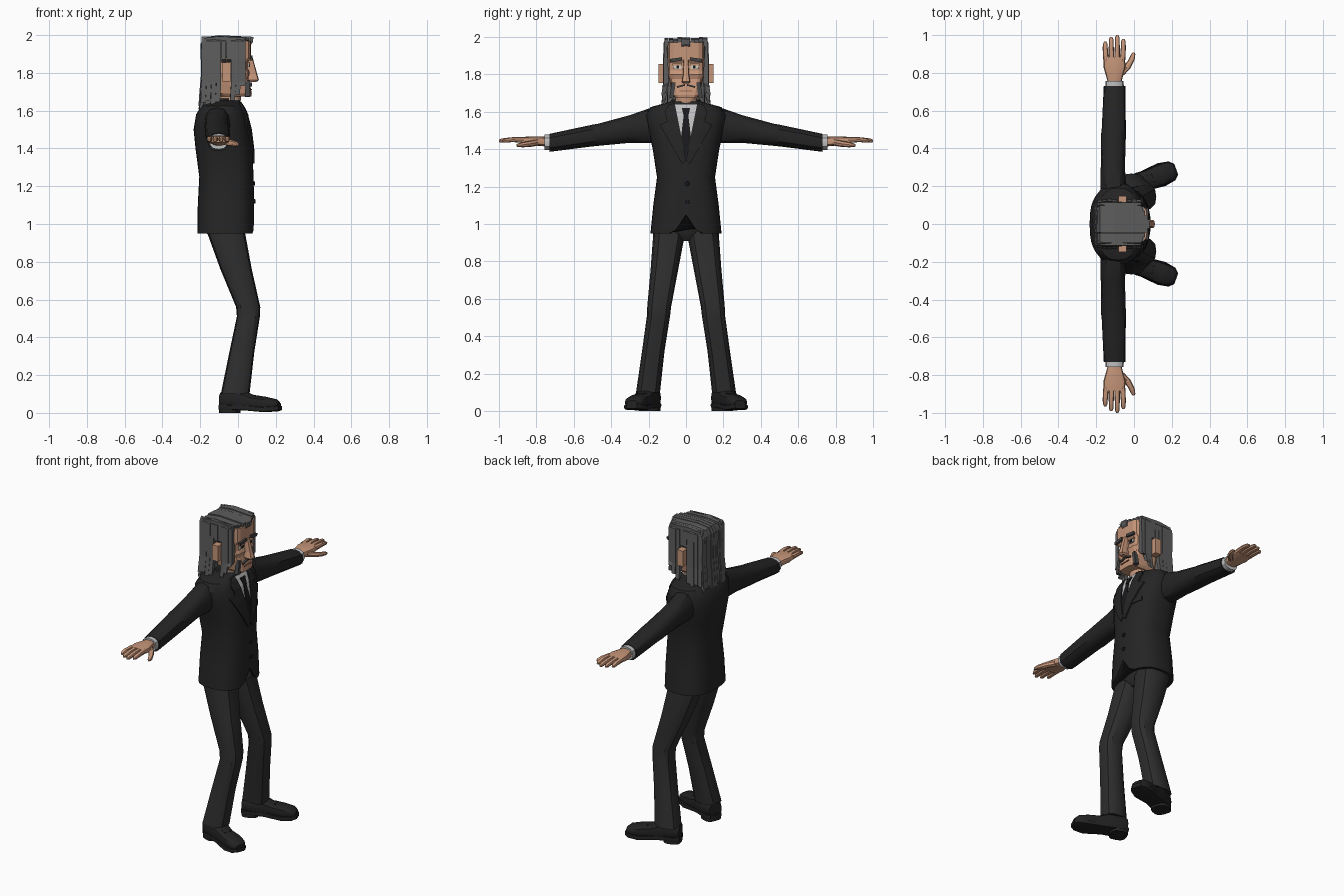
import bpy, bmesh, math, random
from mathutils import Vector, Matrix

random.seed(4)
cube = bpy.data.objects.get("Cube")
if cube:
    bpy.data.objects.remove(cube)


def material(name, red, green, blue):
    mat = bpy.data.materials.new(name)
    mat.use_nodes = True
    color = (red, green, blue, 1)
    mat.diffuse_color = color
    mat.node_tree.nodes["Principled BSDF"].inputs["Base Color"].default_value = color
    return mat


SUIT = material("suit charcoal", .018, .018, .018)
TROUSERS = material("trouser charcoal", .026, .026, .026)
LEATHER = material("shoe black", .016, .016, .017)
SKIN = material("skin tan", .56, .30, .19)
HAIR = material("hair grey", .11, .11, .11)
BROW = material("brow dark grey", .06, .06, .06)
SHIRT = material("shirt light grey", .52, .52, .53)
TIE = material("tie black", .01, .01, .012)
EYE = material("eye white", .65, .62, .56)
LIP = material("lip brown", .32, .14, .09)


def finish(name, bm, mat, mirror=False, smooth=True):
    """Turn a bmesh into a named, shaded, optionally mirrored object."""
    bmesh.ops.recalc_face_normals(bm, faces=bm.faces)
    mesh = bpy.data.meshes.new(name)
    bm.to_mesh(mesh)
    bm.free()
    mesh.materials.append(mat)
    obj = bpy.data.objects.new(name, mesh)
    bpy.context.collection.objects.link(obj)
    if mirror:
        mod = obj.modifiers.new("Mirror", "MIRROR")
        mod.use_axis = (False, True, False)
        mod.use_mirror_merge = False
    if smooth:
        bpy.ops.object.select_all(action="DESELECT")
        obj.select_set(True)
        bpy.context.view_layer.objects.active = obj
        bpy.ops.object.shade_smooth_by_angle(angle=math.radians(35))
    return obj


def skin_rings(bm, rings):
    """Bridge point rings of equal length and cap both ends."""
    loops = [[bm.verts.new(p) for p in ring] for ring in rings]
    for low, high in zip(loops, loops[1:]):
        for i in range(len(low)):
            j = (i + 1) % len(low)
            bm.faces.new((low[i], low[j], high[j], high[i]))
    bm.faces.new(loops[0])
    bm.faces.new(loops[-1])


AXES = {"x": (1, 2), "y": (0, 2), "z": (0, 1)}


def oval(center, a, b, axis, sides, power):
    ring = []
    for i in range(sides):
        t = math.tau * i / sides
        p = Vector(center)
        for k, size, v in zip(AXES[axis], (a, b), (math.cos(t), math.sin(t))):
            p[k] += size * math.copysign(abs(v) ** (2 / power), v)
        ring.append(p)
    return ring


def loft(name, sections, mat, axis="z", sides=16, power=2.4, mirror=False, smooth=True, place=None):
    """Loft rounded sections given as (x, y, z, half size, half size)."""
    bm = bmesh.new()
    skin_rings(bm, [oval(s[:3], s[3], s[4], axis, sides, power) for s in sections])
    if place:
        bm.transform(place)
    return finish(name, bm, mat, mirror, smooth)


def box(name, center, size, mat, mirror=False, tilt=0):
    bm = bmesh.new()
    bmesh.ops.create_cube(bm, size=1)
    bm.transform(Matrix.Translation(center) @ Matrix.Rotation(tilt, 4, "X") @ Matrix.Diagonal((*size, 1)))
    return finish(name, bm, mat, mirror, False)


# Jacket: each row is height, back, front, half width
JACKET = [(.95, -.215, .085, .19), (1.1, -.213, .086, .175), (1.25, -.205, .082, .155),
          (1.4, -.225, .077, .178), (1.5, -.235, .065, .2), (1.58, -.222, .045, .215),
          (1.625, -.195, .025, .19), (1.655, -.14, .01, .08)]
POWER = 2.6


def jacket_front(y, z):
    z = min(max(z, JACKET[0][0]), JACKET[-1][0])
    for low, high in zip(JACKET, JACKET[1:]):
        if z <= high[0]:
            break
    f = (z - low[0]) / (high[0] - low[0])
    back, front, half = (u + (v - u) * f for u, v in zip(low[1:], high[1:]))
    bulge = max(0, 1 - abs(y / half) ** POWER) ** (1 / POWER)
    return (back + front) / 2 + (front - back) / 2 * bulge


def jacket_ring(z, back, front, half, shrink=1):
    return oval(((back + front) / 2, 0, z), (front - back) / 2 * shrink, half * shrink, "z", 32, POWER)


rings = [jacket_ring(*row) for row in JACKET]
rings.insert(0, jacket_ring(*JACKET[0], shrink=.9))
for ring in rings[:2]:      # cutaway at the front hem
    for p in ring:
        if p.x > 0:
            p.z += max(0, .1 - 1.5 * abs(p.y))
bm = bmesh.new()
skin_rings(bm, rings)
finish("jacket", bm, SUIT)


def panel(name, outline, lift, mat, mirror=False):
    """Thin plate that follows the jacket front, outlined in y and z."""
    bm = bmesh.new()
    bm.faces.new([bm.verts.new((0, y, z)) for y, z in outline])
    cuts = [((0, 0, row[0]), (0, 0, 1)) for row in JACKET]
    cuts += [((0, i * .03, 0), (0, 1, 0)) for i in range(-5, 6)]
    for co, no in cuts:
        bmesh.ops.bisect_plane(bm, geom=bm.verts[:] + bm.edges[:] + bm.faces[:], plane_co=co, plane_no=no)
    for v in bm.verts:
        v.co.x = jacket_front(v.co.y, v.co.z) - .003
    out = bmesh.ops.extrude_face_region(bm, geom=bm.faces[:])["geom"]
    for v in out:
        if isinstance(v, bmesh.types.BMVert):
            v.co.x += lift + .003
    finish(name, bm, mat, mirror, False)


panel("shirt_front", [(-.07, 1.64), (0, 1.36), (.07, 1.64)], .002, SHIRT)
panel("tie", [(-.012, 1.585), (-.027, 1.46), (0, 1.36), (.027, 1.46), (.012, 1.585)], .005, TIE)
panel("tie_knot", [(-.022, 1.62), (-.012, 1.575), (.012, 1.575), (.022, 1.62)], .009, TIE)
panel("lapel", [(.06, 1.645), (0, 1.34), (.02, 1.32), (.14, 1.53), (.1, 1.55), (.115, 1.6), (.09, 1.64)],
      .009, SUIT, True)
panel("breast_pocket", [(.07, 1.4), (.13, 1.41), (.13, 1.435), (.07, 1.425)], .005, SUIT)
for z in (1.215, 1.12):
    x = jacket_front(0, z)
    loft("jacket_button", [(x - .005, .008, z, .013, .013), (x + .007, .008, z, .011, .011)], TIE, "x", 10, 2)

# Shirt and jacket collars, neck
loft("neck", [(-.05, 0, 1.58, .06, .055), (-.04, 0, 1.74, .06, .055)], SKIN)
loft("shirt_collar", [(-.055, 0, 1.6, .078, .07), (-.055, 0, 1.66, .066, .06)], SHIRT)
loft("jacket_collar", [(-.1, 0, 1.6, .09, .1), (-.095, 0, 1.665, .06, .075)], SUIT)

# Trousers
loft("trouser_seat", [(-.065, 0, .91, .07, .06), (-.065, 0, .95, .1, .15), (-.065, 0, 1.08, .12, .15)], TROUSERS)
loft("trouser_leg", [(-.015, .203, .1, .076, .064), (.02, .175, .32, .066, .06), (.055, .147, .51, .061, .062),
                     (.054, .143, .56, .064, .064), (-.01, .115, .76, .083, .074),
                     (-.062, .09, .95, .1, .085), (-.07, .085, 1.02, .1, .08)],
     TROUSERS, sides=12, power=2.8, mirror=True)

# Shoes, turned outward
turn = Matrix.Translation((-.015, .203, 0)) @ Matrix.Rotation(math.radians(20), 4, "Z")
loft("shoe_upper", [(-.075, 0, .065, .045, .045), (-.05, 0, .07, .056, .055), (.05, 0, .068, .055, .052),
                    (.1, 0, .056, .052, .04), (.17, 0, .052, .058, .034), (.225, 0, .046, .05, .028),
                    (.247, 0, .04, .03, .016)], LEATHER, "x", 12, 2.6, True, place=turn)
loft("shoe_sole", [(-.08, 0, .03, .04, .014), (-.05, 0, .03, .058, .014), (.06, 0, .027, .052, .014),
                   (.17, 0, .018, .064, .014), (.23, 0, .022, .053, .014), (.254, 0, .026, .03, .012)],
     LEATHER, "x", 12, 6, True, place=turn)
loft("shoe_heel", [(-.03, 0, 0, .052, .054), (-.03, 0, .035, .052, .054)], LEATHER, power=3, mirror=True, place=turn)
for u in (.07, .095, .12):
    loft("shoe_lace", [(u, -.025, .098 - u * .1, .005, .008), (u, .025, .098 - u * .1, .005, .008)],
         LEATHER, "y", 6, 2, True, place=turn)

# Sleeves, cuffs
loft("sleeve", [(-.11, .13, 1.525, .07, .09), (-.11, .2, 1.525, .068, .092), (-.112, .3, 1.508, .064, .074),
                (-.109, .47, 1.477, .066, .059), (-.107, .5, 1.473, .064, .058), (-.103, .73, 1.434, .057, .048)],
     SUIT, "y", 12, mirror=True)
loft("shirt_cuff", [(-.103, .71, 1.437, .05, .042), (-.103, .757, 1.437, .048, .042)], SHIRT, "y", 12, mirror=True)

# Hands: palm, four fingers, thumb
loft("palm", [(-.103, .74, 1.44, .034, .026), (-.103, .78, 1.443, .044, .026), (-.103, .83, 1.446, .058, .023),
              (-.104, .885, 1.448, .056, .016)], SKIN, "y", 12, 3, True)
for i, tip in enumerate((.965, .99, 1, .98)):
    x = -.148 + i * .029
    spread = (i - 1.5) * .003
    loft("finger", [(x, .865, 1.449, .0145, .015), (x + spread, .93, 1.451, .0135, .013),
                    (x + spread, tip - .012, 1.446, .012, .011), (x + spread, tip, 1.444, .006, .006)],
         SKIN, "y", 8, mirror=True)
loft("thumb", [(-.075, .79, 1.437, .024, .018), (-.04, .825, 1.43, .021, .017), (-.013, .87, 1.424, .016, .014),
               (-.004, .898, 1.421, .011, .01), (-.002, .907, 1.42, .005, .005)], SKIN, "y", 8, mirror=True)

# Head and facial features
loft("head", [(-.01, 0, 1.675, .08, .06), (-.02, 0, 1.69, .093, .072), (-.025, 0, 1.735, .09, .082),
              (-.03, 0, 1.775, .085, .09), (-.035, 0, 1.8, .098, .1), (-.04, 0, 1.82, .094, .1),
              (-.04, 0, 1.86, .096, .1), (-.04, 0, 1.88, .11, .1), (-.04, 0, 1.97, .11, .1)], SKIN, power=5, smooth=False)
loft("nose", [(.075, 0, 1.752, .022, .017), (.08, 0, 1.762, .031, .023), (.074, 0, 1.8, .026, .016),
              (.06, 0, 1.88, .018, .013)], SKIN, sides=8, power=4, smooth=False)
box("ear", (-.06, .125, 1.805), (.042, .045, .1), SKIN, True)
box("eye", (.056, .046, 1.84), (.008, .042, .02), EYE, True)
box("iris", (.06, .044, 1.84), (.006, .015, .018), TIE, True)
box("eyelid", (.058, .046, 1.853), (.012, .05, .009), SKIN, True)
box("eyebrow", (.071, .053, 1.878), (.014, .064, .018), BROW, True, -.15)
box("mouth", (.068, 0, 1.712), (.01, .07, .006), LIP)
box("moustache", (.067, .027, 1.738), (.014, .045, .009), BROW, True, -.25)
box("cheek_whiskers", (.05, .072, 1.715), (.026, .022, .085), BROW, True, .15)

# Hair: solid core covered by separate strands
loft("hair_core", [(-.15, 0, 1.63, .035, .1), (-.145, 0, 1.75, .04, .105), (-.145, 0, 1.87, .04, .105),
                   (-.07, 0, 1.9, .115, .105), (-.06, 0, 1.975, .12, .105)], HAIR, power=5, smooth=False)


def strand(bm, path, across):
    """Flat lock of hair along a path, thickened toward the middle of the head."""
    rings = []
    for p in path:
        p = Vector(p)
        inward = (Vector((-.06, 0, 1.78)) - p)
        inward -= across * inward.dot(across) / across.length_squared
        inward = inward.normalized() * .03
        rings.append([p, p + across, p + across + inward, p + inward])
    skin_rings(bm, rings)


bm = bmesh.new()
for i in range(10):         # crown swept back and down to the shoulders
    y = -.115 + i * .023
    lift = random.uniform(-.008, 0)
    edge = abs(y + .0115)
    front = .088 - .5 * edge
    drop = 1.6 + random.uniform(0, .03)
    strand(bm, [(front - .004, y, 1.962), (front, y, 1.992 + lift), (-.1, y, 2 + lift),
                (-.18, y, 1.99 + lift), (-.2 - lift, y, 1.95), (-.196 - lift, y, 1.8),
                (-.205 - lift, y, 1.7), (-.21 - lift, y, drop)], Vector((0, .0225, 0)))
finish("crown_hair", bm, HAIR, smooth=False)

bm = bmesh.new()
for i in range(9):          # side locks, short above the ear
    x = -.192 + i * .026
    out = random.uniform(-.005, .003)
    if -.1 < x < -.04:
        end = 1.86
    elif x < 0:
        end = 1.625 + random.uniform(0, .03) + max(0, x + .12) * .3
    else:
        end = 1.73
    path = [(x, .1, 1.993), (x, .118 + out, 1.97), (x, .12 + out, 1.87)]
    if end < 1.8:
        path += [(x, .121 + out, 1.75), (x - .006, .13 + out, end)]
    strand(bm, path, Vector((.025, 0, 0)))
finish("side_hair", bm, HAIR, mirror=True, smooth=False)
